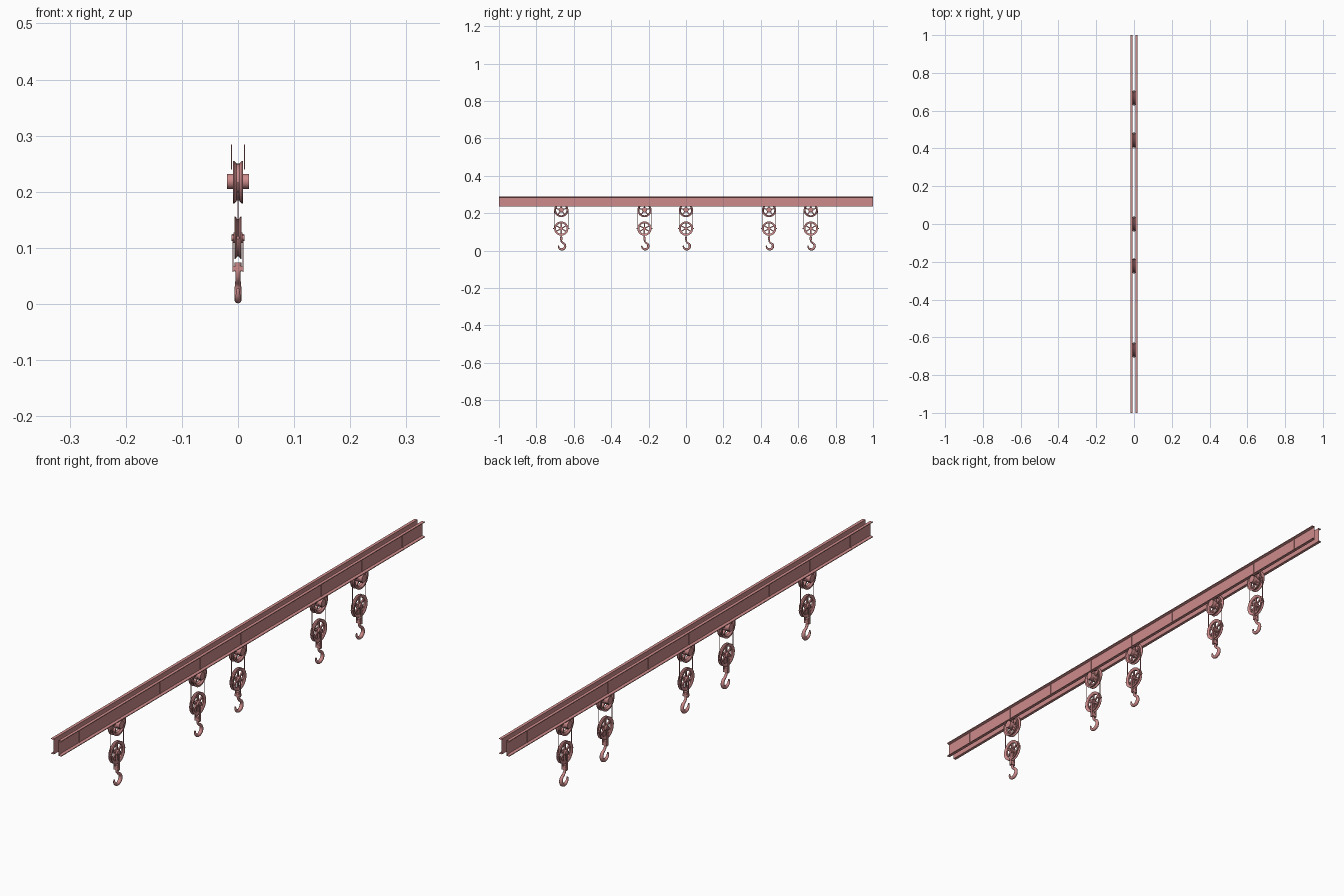
import bpy, bmesh, math
from mathutils import Matrix, Vector

if "Cube" in bpy.data.objects:
    bpy.data.objects.remove(bpy.data.objects["Cube"])

red = bpy.data.materials.new("dusty_red")
red.diffuse_color = (0.62, 0.26, 0.26, 1)
red.use_nodes = True
red.node_tree.nodes["Principled BSDF"].inputs["Base Color"].default_value = red.diffuse_color
STATIONS = [-0.667, -0.222, 0.0, 0.444, 0.667]


def finish(name, bm, y=0.0, smooth=False):
    bmesh.ops.recalc_face_normals(bm, faces=bm.faces)
    me = bpy.data.meshes.new(name)
    bm.to_mesh(me)
    bm.free()
    me.materials.append(red)
    ob = bpy.data.objects.new(name, me)
    bpy.context.collection.objects.link(ob)
    ob.location.y = y
    if smooth:
        bpy.ops.object.select_all(action='DESELECT')
        ob.select_set(True)
        bpy.context.view_layer.objects.active = ob
        bpy.ops.object.shade_smooth_by_angle(angle=math.radians(40))
    return ob


def box(bm, size, loc, rot=Matrix()):
    bmesh.ops.create_cube(bm, size=1, matrix=Matrix.Translation(loc) @ rot @ Matrix.Diagonal((*size, 1)))


def lathe(bm, profile, z, y=0.0, segs=32):
    """Revolve a closed (x, radius) profile about an axis along x."""
    rings = []
    for i in range(segs):
        a = math.tau * i / segs
        rings.append([bm.verts.new((x, y + r * math.cos(a), z + r * math.sin(a))) for x, r in profile])
    n = len(profile)
    for i in range(segs):
        p, q = rings[i], rings[(i + 1) % segs]
        for k in range(n):
            bm.faces.new((p[k], p[(k + 1) % n], q[(k + 1) % n], q[k]))


def rod(bm, r, depth, loc, axis='Z', segs=12):
    rot = {'X': Matrix.Rotation(math.pi / 2, 4, 'Y'), 'Y': Matrix.Rotation(math.pi / 2, 4, 'X'), 'Z': Matrix()}[axis]
    bmesh.ops.create_cone(bm, cap_ends=True, segments=segs, radius1=r, radius2=r, depth=depth,
                          matrix=Matrix.Translation(loc) @ rot)


def wheel(bm, z, w, R, hub_r, hub_w, spokes=5):
    # grooved rim, hub and spokes
    lathe(bm, [(-w, R), (-w * .75, R), (-w * .25, R - .005), (w * .25, R - .005), (w * .75, R), (w, R),
               (w, R - .006), (w * .5, R - .010), (-w * .5, R - .010), (-w, R - .006)], z)
    rod(bm, hub_r, hub_w * 2, (0, 0, z), 'X', 24)
    for i in range(spokes):
        rot = Matrix.Rotation(math.tau * i / spokes, 4, 'X')
        mid = (hub_r + R - .008) / 2
        box(bm, (w * .8, .006, R - .006 - hub_r), Vector((0, 0, z)) + rot @ Vector((0, 0, mid)), rot)


# twin channel rails, back to back with a gap for the pulleys
for s, side in ((1, "right"), (-1, "left")):
    bm = bmesh.new()
    prof = [(.009, .235), (.0195, .235), (.0195, .2375), (.011, .240),
            (.011, .284), (.0195, .2865), (.0195, .289), (.009, .289)]
    ends = [[bm.verts.new((s * x, y, z)) for x, z in prof] for y in (-1, 1)]
    for k in range(8):
        j = (k + 1) % 8
        bm.faces.new((ends[0][k], ends[0][j], ends[1][j], ends[1][k]))
    finish(side + "_rail", bm)
    # thin upright ribs on the web
    bm = bmesh.new()
    for i in range(-4, 5):
        box(bm, (.002, .005, .044), (s * .0118, i * .2222, .262))
    finish(side + "_rail_ribs", bm)

for y in STATIONS:
    # upper pulley between the rails
    bm = bmesh.new()
    wheel(bm, .217, .009, .038, .0135, .0075)
    for s in (-1, 1):
        rod(bm, .0135, .0125, (s * .01325, 0, .2185), 'X', 24)
    finish("upper_pulley", bm, y, True)

    # lower pulley
    bm = bmesh.new()
    wheel(bm, .118, .006, .038, .009, .008, 6)
    rod(bm, .0055, .023, (0, 0, .118), 'X', 16)
    finish("lower_pulley", bm, y, True)

    # hanging ropes with small end clamps
    bm = bmesh.new()
    for s in (-1, 1):
        rod(bm, .0013, .1, (0, s * .0362, .167), 'Z', 8)
        rod(bm, .003, .009, (0, s * .0385, .118), 'Y', 10)
    finish("ropes", bm, y, True)

    # fork holding the hook
    bm = bmesh.new()
    for s in (-1, 1):
        box(bm, (.0018, .008, .068), (s * .0088, 0, .091))
    box(bm, (.0176, .011, .009), (0, 0, .0635))
    rod(bm, .006, .016, (0, 0, .066), 'Z', 16)
    finish("hook_fork", bm, y, True)

    # tapered hook swept along a bent path
    bm = bmesh.new()
    path = [((0, .066), .0042), ((0, .058), .0042), ((.001, .050), .0045)]
    for i in range(15):
        t = i / 14
        a = math.radians(75 - 265 * t)
        path.append(((.003 + .0178 * math.cos(a), .0245 + .0178 * math.sin(a)),
                     .0045 + .0022 * math.sin(math.pi * t) - .0022 * t ** 3))
    rings = []
    for i, ((py, pz), r) in enumerate(path):
        a, b = path[max(i - 1, 0)][0], path[min(i + 1, len(path) - 1)][0]
        tan = Vector((0, b[0] - a[0], b[1] - a[1])).normalized()
        side = Vector((0, -tan.z, tan.y))
        rings.append([bm.verts.new(Vector((r * math.cos(u), py, pz)) + side * r * math.sin(u))
                      for u in (math.tau * k / 12 for k in range(12))])
    for p, q in zip(rings, rings[1:]):
        for k in range(12):
            bm.faces.new((p[k], p[(k + 1) % 12], q[(k + 1) % 12], q[k]))
    bm.faces.new(rings[0])
    bm.faces.new(rings[-1])
    finish("hook", bm, y, True)
